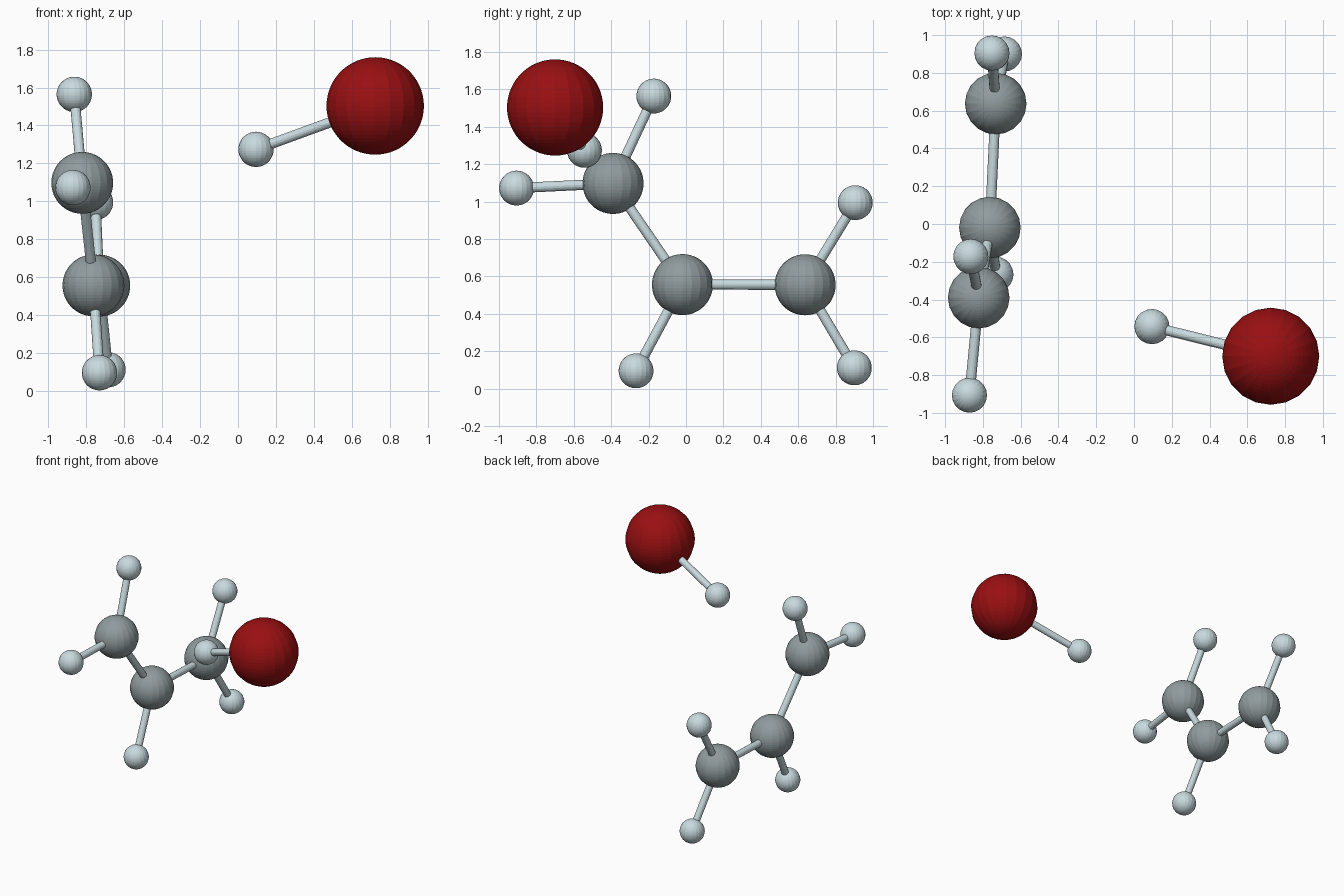
import bpy
from mathutils import Vector

if "Cube" in bpy.data.objects:
    bpy.data.objects.remove(bpy.data.objects["Cube"])


def material(name, rgb):
    m = bpy.data.materials.new(name)
    m.diffuse_color = (*rgb, 1)
    m.use_nodes = True
    m.node_tree.nodes["Principled BSDF"].inputs["Base Color"].default_value = m.diffuse_color
    return m


carbon_mat = material("carbon_grey", (0.28, 0.33, 0.34))
pale_mat = material("pale_blue_grey", (0.58, 0.70, 0.73))
red_mat = material("dark_red", (0.32, 0.005, 0.006))

# radius and material of each kind of atom
KINDS = {
    "carbon": (0.163, carbon_mat),
    "hydrogen": (0.093, pale_mat),
    "bromine": (0.257, red_mat),
}

# atom name: (kind, centre)
ATOMS = {
    "carbon_upper": ("carbon", (-0.822, -0.39, 1.097)),
    "carbon_middle": ("carbon", (-0.763, -0.019, 0.556)),
    "carbon_end": ("carbon", (-0.732, 0.637, 0.555)),
    "hydrogen_top": ("hydrogen", (-0.864, -0.172, 1.564)),
    "hydrogen_front": ("hydrogen", (-0.871, -0.906, 1.072)),
    "hydrogen_middle": ("hydrogen", (-0.731, -0.267, 0.095)),
    "hydrogen_end_high": ("hydrogen", (-0.752, 0.905, 0.994)),
    "hydrogen_end_low": ("hydrogen", (-0.686, 0.90, 0.111)),
    "hydrogen_loose": ("hydrogen", (0.095, -0.543, 1.274)),
    "bromine": ("bromine", (0.724, -0.70, 1.503)),
}

BONDS = [
    ("carbon_upper", "carbon_middle"),
    ("carbon_middle", "carbon_end"),
    ("carbon_upper", "hydrogen_top"),
    ("carbon_upper", "hydrogen_front"),
    ("carbon_middle", "hydrogen_middle"),
    ("carbon_end", "hydrogen_end_high"),
    ("carbon_end", "hydrogen_end_low"),
    ("hydrogen_loose", "bromine"),
]

# atoms: faceted balls
for name, (kind, centre) in ATOMS.items():
    radius, mat = KINDS[kind]
    bpy.ops.mesh.primitive_uv_sphere_add(
        segments=20, ring_count=30, radius=radius, location=centre)
    ball = bpy.context.object
    ball.name = name
    ball.data.materials.append(mat)

# bonds: thin rods between atom centres
for i, (a, b) in enumerate(BONDS, 1):
    p, q = Vector(ATOMS[a][1]), Vector(ATOMS[b][1])
    bpy.ops.mesh.primitive_cylinder_add(
        vertices=16, radius=0.027, depth=(q - p).length, location=(p + q) / 2)
    rod = bpy.context.object
    rod.name = f"bond_{i}"
    rod.rotation_euler = (q - p).to_track_quat("Z", "Y").to_euler()
    rod.data.materials.append(pale_mat)
